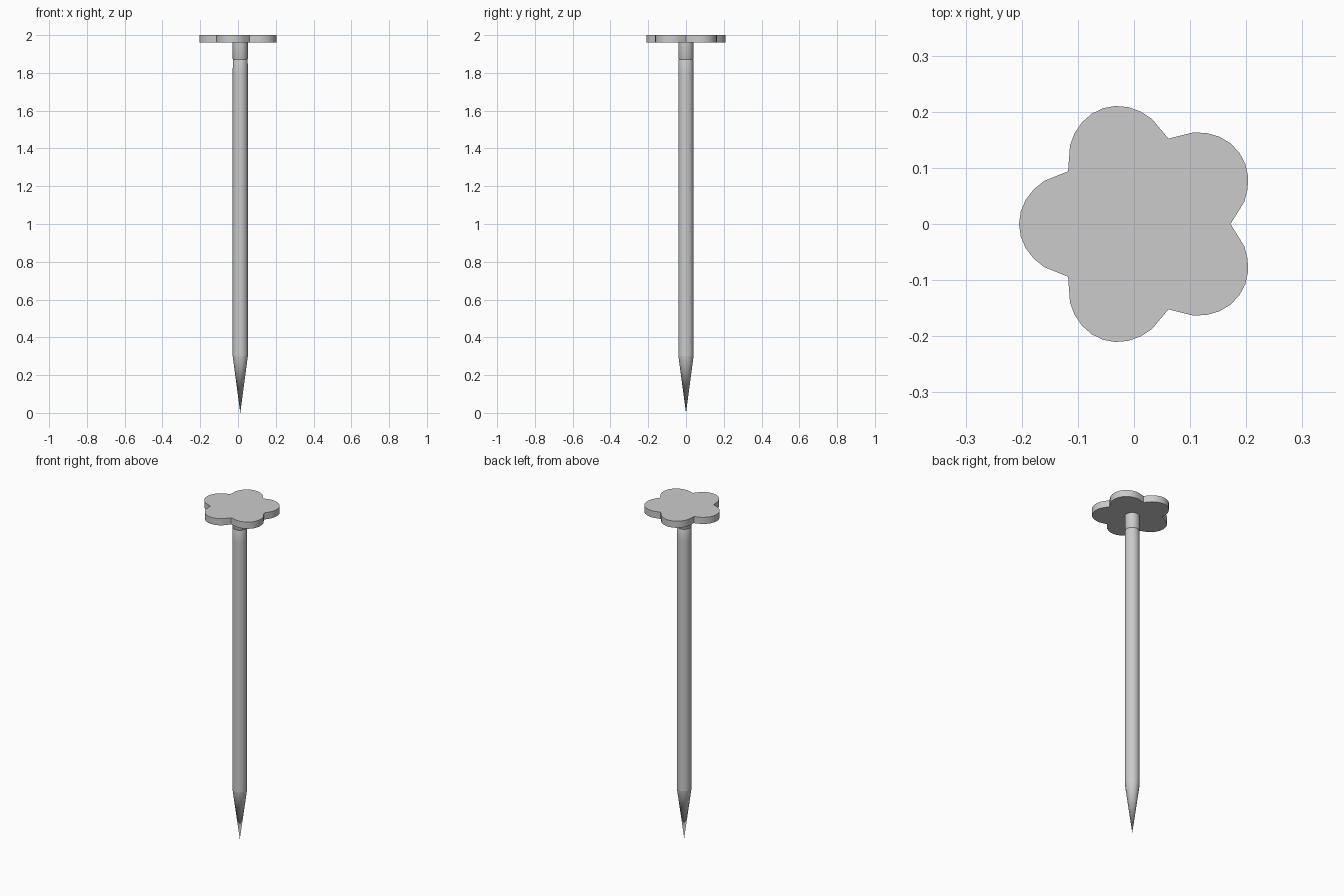
import bpy, bmesh
from math import sin, cos, pi, radians

if "Cube" in bpy.data.objects:
    bpy.data.objects.remove(bpy.data.objects["Cube"])

CX = 0.012  # shaft axis, offset so the five-lobed head is centred


def make_object(name, bm, smooth=True):
    bmesh.ops.remove_doubles(bm, verts=bm.verts, dist=1e-6)
    bmesh.ops.recalc_face_normals(bm, faces=bm.faces)
    mesh = bpy.data.meshes.new(name)
    bm.to_mesh(mesh)
    bm.free()
    ob = bpy.data.objects.new(name, mesh)
    ob.location.x = CX
    bpy.context.collection.objects.link(ob)
    if smooth:
        bpy.ops.object.select_all(action='DESELECT')
        ob.select_set(True)
        bpy.context.view_layer.objects.active = ob
        bpy.ops.object.shade_smooth_by_angle(angle=radians(30))
    return ob


def turned(name, profile, sides=32):
    """Revolve a (radius, z) profile about the shaft axis."""
    bm = bmesh.new()
    verts = [bm.verts.new((r, 0, z)) for r, z in profile]
    edges = [bm.edges.new(pair) for pair in zip(verts, verts[1:])]
    bmesh.ops.spin(bm, geom=verts + edges, cent=(0, 0, 0), axis=(0, 0, 1),
                   angle=2 * pi, steps=sides)
    return make_object(name, bm)


# Sharp tip and long shaft
turned("point", [(0, 0), (0.04, 0.3)])
turned("shaft", [(0.04, 0.3), (0.04, 1.8)])

# Collar with a shallow groove, then the neck under the head
turned("collar", [(0.04, 1.8), (0.0395, 1.865), (0.0375, 1.87)])
turned("neck", [(0.0375, 1.87), (0.04, 1.875), (0.04, 1.965)])

# Flower-shaped flat head: five rounded lobes with sharp notches between
bm = bmesh.new()
outline = []
for lobe in range(5):
    for step in (0, 12, 18, 24, 30, 36, 42, 48, 54, 60):
        r = 0.16 + 0.057 * sin(radians(2.5 * step))
        a = radians(72 * lobe + step)
        outline.append(bm.verts.new((r * cos(a), r * sin(a), 1.96)))
base = bm.faces.new(outline)
top = bmesh.ops.extrude_face_region(bm, geom=[base], use_keep_orig=True)
for v in top["geom"]:
    if isinstance(v, bmesh.types.BMVert):
        v.co.z = 2.0
make_object("flower_head", bm)
